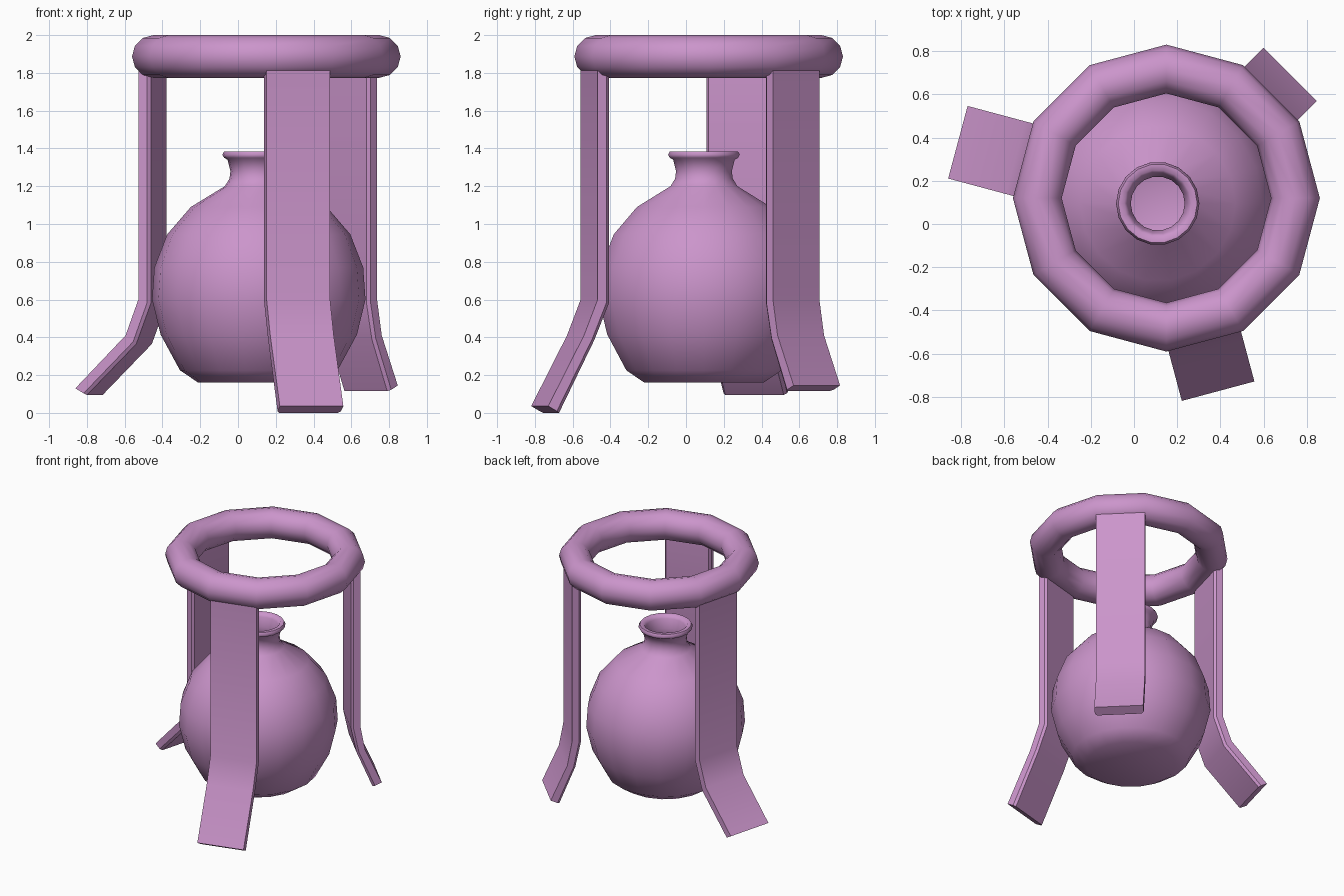
import bpy, bmesh, math
from mathutils import Matrix, Vector

if "Cube" in bpy.data.objects:
    bpy.data.objects.remove(bpy.data.objects["Cube"])

RING_C = Vector((0.15, 0.12, 0))

mat = bpy.data.materials.new("mauve")
mat.diffuse_color = (0.60, 0.30, 0.60, 1)
mat.use_nodes = True
mat.node_tree.nodes["Principled BSDF"].inputs["Base Color"].default_value = mat.diffuse_color


def finish(ob, angle):
    ob.data.materials.append(mat)
    bpy.ops.object.select_all(action='DESELECT')
    ob.select_set(True)
    bpy.context.view_layer.objects.active = ob
    bpy.ops.object.shade_smooth_by_angle(angle=math.radians(angle))


def mesh_object(name, bm):
    bmesh.ops.recalc_face_normals(bm, faces=bm.faces)
    me = bpy.data.meshes.new(name)
    bm.to_mesh(me)
    bm.free()
    ob = bpy.data.objects.new(name, me)
    bpy.context.collection.objects.link(ob)
    return ob


def leg(name, angle, outer, inner):
    """Flat bar bent outwards at the foot; inner long edges are chamfered."""
    bm = bmesh.new()
    w, c = 0.174, 0.014
    loops = []
    for (ro, zo), (ri, zi) in zip(outer, inner):
        o, i = Vector((ro, 0, zo)), Vector((ri, 0, zi))
        m = o.lerp(i, 0.75)
        pts = [(o, -w), (o, w), (m, w), (i, w - c), (i, c - w), (m, -w)]
        loops.append([bm.verts.new((p.x, y, p.z)) for p, y in pts])
    for a, b in zip(loops, loops[1:]):
        for k in range(6):
            n = (k + 1) % 6
            bm.faces.new((a[k], a[n], b[n], b[k]))
    bm.faces.new(loops[0])
    bm.faces.new(loops[-1])
    bm.transform(Matrix.Translation(RING_C) @ Matrix.Rotation(math.radians(angle), 4, 'Z'))
    finish(mesh_object(name, bm), 35)


def lathe(name, profile, centre, steps):
    bm = bmesh.new()
    vs = [bm.verts.new((r, 0, z)) for r, z in profile]
    es = [bm.edges.new(p) for p in zip(vs, vs[1:])]
    bmesh.ops.spin(bm, geom=vs + es, cent=(0, 0, 0), axis=(0, 0, 1),
                   angle=2 * math.pi, steps=steps, use_merge=False)
    bmesh.ops.remove_doubles(bm, verts=bm.verts, dist=1e-4)
    bm.transform(Matrix.Translation(centre))
    finish(mesh_object(name, bm), 60)


# Top ring, twelve sided
bpy.ops.mesh.primitive_torus_add(major_segments=12, minor_segments=12,
                                 major_radius=0.598, minor_radius=0.113,
                                 location=(RING_C.x, RING_C.y, 1.887))
ring = bpy.context.object
ring.name = "top_ring"
finish(ring, 40)

# Three legs, each with its own foot spread
top_o, top_i = [(0.655, 1.83), (0.655, 0.60)], [(0.59, 1.83), (0.59, 0.58)]
leg("back_right_leg", 45, top_o + [(0.69, 0.41), (0.81, 0.145)],
    top_i + [(0.63, 0.39), (0.745, 0.115)])
leg("left_leg", 165, top_o + [(0.725, 0.41), (1.0, 0.13)],
    top_i + [(0.67, 0.365), (0.94, 0.095)])
leg("front_leg", 285, top_o + [(0.73, 0.41), (0.926, 0.036)],
    top_i + [(0.67, 0.385), (0.863, 0.0)])

# Round flask with a short flared neck, hollow inside
lathe("flask", [
    (0, 0.16), (0.32, 0.16), (0.417, 0.225), (0.52, 0.415), (0.565, 0.60),
    (0.553, 0.77), (0.485, 0.945), (0.36, 1.09), (0.18, 1.20), (0.155, 1.24),
    (0.15, 1.28), (0.165, 1.34), (0.183, 1.35), (0.193, 1.367), (0.183, 1.385),
    (0.155, 1.385), (0.14, 1.36), (0.125, 1.29), (0.13, 1.20), (0.33, 1.06),
    (0.45, 0.92), (0.52, 0.60), (0.47, 0.40), (0.30, 0.20), (0, 0.20)],
    Vector((0.11, 0.095, 0)), 18)
